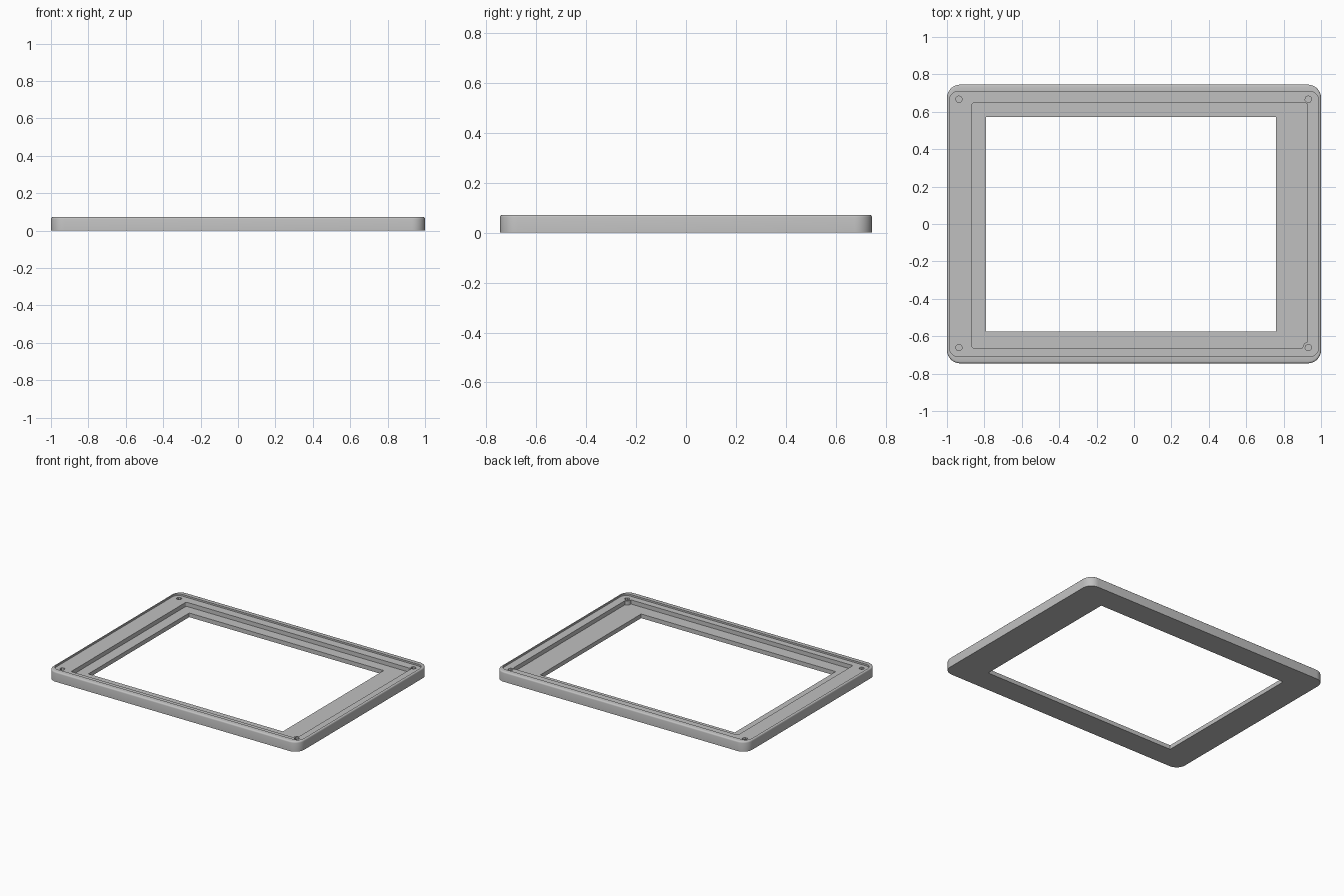
import bpy, bmesh, math

cube = bpy.data.objects.get("Cube")
if cube:
    bpy.data.objects.remove(cube, do_unlink=True)

grey = bpy.data.materials.new("plain grey")
grey.use_nodes = True
colour = (0.53, 0.53, 0.53, 1)
grey.diffuse_color = colour
grey.node_tree.nodes["Principled BSDF"].inputs["Base Color"].default_value = colour

FLOOR, LEDGE, TOP = 0.03, 0.06, 0.072
STEPS = 8


def rounded_loop(bm, x0, x1, y0, y1, radius, z):
    """Rounded rectangle of vertices, counter-clockwise from the right."""
    corners = [(x1 - radius, y1 - radius), (x0 + radius, y1 - radius),
               (x0 + radius, y0 + radius), (x1 - radius, y0 + radius)]
    loop = []
    for quarter, (cx, cy) in enumerate(corners):
        for i in range(STEPS + 1):
            a = math.pi / 2 * (quarter + i / STEPS)
            loop.append(bm.verts.new((cx + radius * math.cos(a),
                                      cy + radius * math.sin(a), z)))
    return loop


def make_object(name, bm):
    bmesh.ops.recalc_face_normals(bm, faces=bm.faces)
    mesh = bpy.data.meshes.new(name)
    bm.to_mesh(mesh)
    bm.free()
    mesh.materials.append(grey)
    obj = bpy.data.objects.new(name, mesh)
    bpy.context.collection.objects.link(obj)
    return obj


def cylinder(name, x, y, radius, z0, z1, sides):
    bm = bmesh.new()
    bmesh.ops.create_cone(bm, cap_ends=True, segments=sides, radius1=radius,
                          radius2=radius, depth=z1 - z0)
    bmesh.ops.translate(bm, verts=bm.verts, vec=(x, y, (z0 + z1) / 2))
    return make_object(name, bm)


def combine(target, tool, operation):
    mod = target.modifiers.new(tool.name, "BOOLEAN")
    mod.operation, mod.solver, mod.object = operation, "EXACT", tool
    bpy.context.view_layer.objects.active = target
    bpy.ops.object.modifier_apply(modifier=mod.name)
    bpy.data.objects.remove(tool, do_unlink=True)


# Frame: nested rounded rectangles joined into one closed ring
bm = bmesh.new()


def outer(inset, z):
    return rounded_loop(bm, inset - 1, 1 - inset, inset - 0.745, 0.745 - inset,
                        0.07 - inset, z)


ledge = (-0.986, 0.986, -0.708, 0.708, 0.045)
pocket = (-0.866, 0.928, -0.663, 0.647, 0.01)
window = (-0.79, 0.76, -0.575, 0.573, 0.001)
fillet = 0.01
loops = [outer(0, 0)]
for i in range(4):
    a = math.pi / 2 * i / 3
    loops.append(outer(fillet * (1 - math.cos(a)), TOP - fillet * (1 - math.sin(a))))
loops += [rounded_loop(bm, *shape, z) for shape, z in (
    (ledge, TOP), (ledge, LEDGE), (pocket, LEDGE), (pocket, FLOOR),
    (window, FLOOR), (window, 0))]
for k, loop in enumerate(loops):
    after = loops[(k + 1) % len(loops)]
    for i in range(len(loop)):
        j = (i + 1) % len(loop)
        bm.faces.new((loop[i], loop[j], after[j], after[i]))
frame = make_object("bezel_frame", bm)

# Screw bosses in the right-hand pocket corners
for y, radius in ((0.667, 0.025), (-0.66, 0.03)):
    combine(frame, cylinder("screw_boss", 0.932, y, radius, FLOOR - 0.01, LEDGE, 24), "UNION")

# Blind screw holes
for x in (-0.936, 0.932):
    for y in (0.667, -0.661):
        combine(frame, cylinder("screw_hole", x, y, 0.018, FLOOR, TOP + 0.02, 7), "DIFFERENCE")

bpy.ops.object.select_all(action="DESELECT")
frame.select_set(True)
bpy.context.view_layer.objects.active = frame
bpy.ops.object.shade_smooth_by_angle(angle=math.radians(35))
